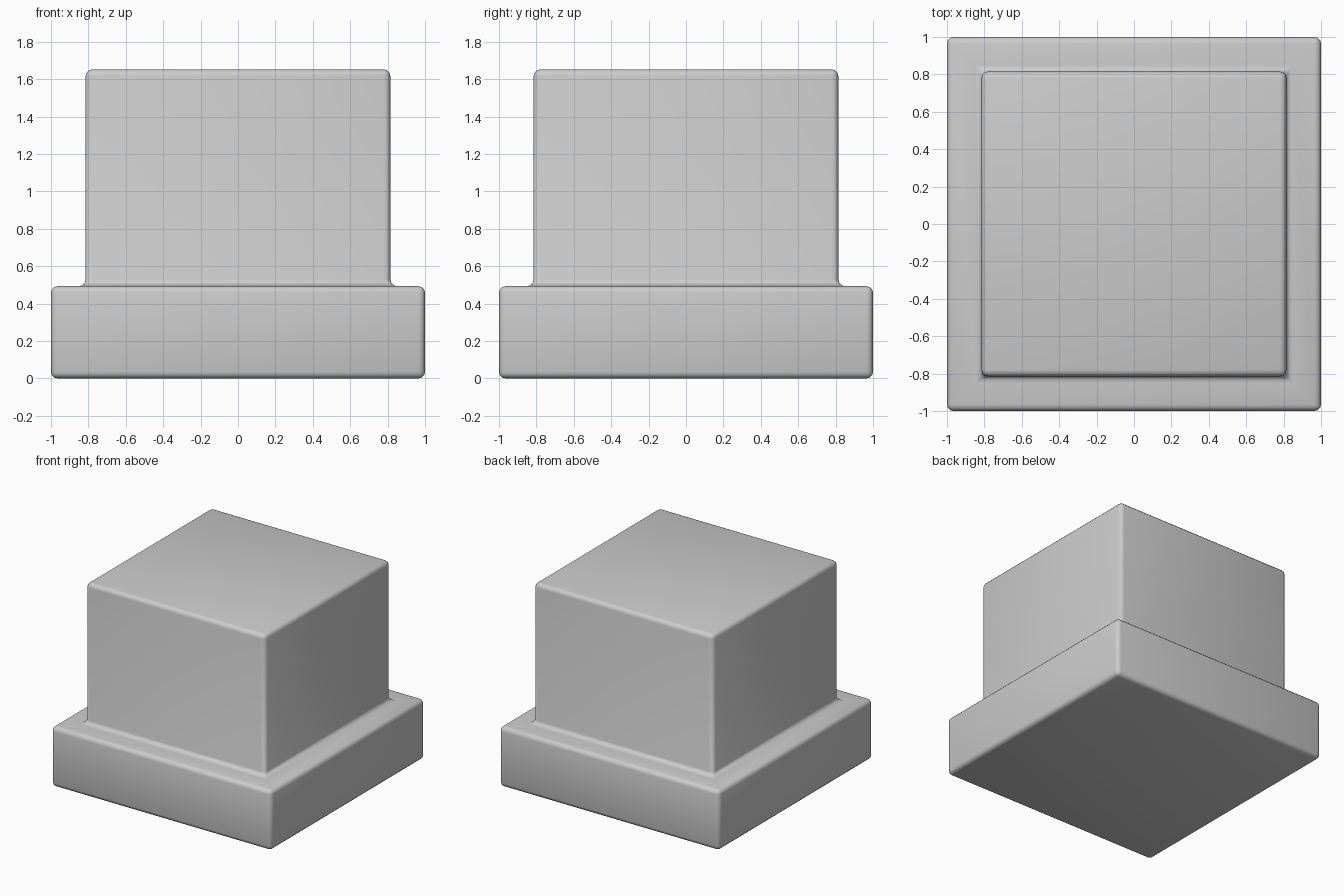
import bpy, bmesh, math

if "Cube" in bpy.data.objects:
    bpy.data.objects.remove(bpy.data.objects["Cube"])

# Square profile rings (half width, height) from the bottom to the top
RINGS = [(1.0, 0.0), (1.0, 0.493), (0.815, 0.493), (0.815, 1.652)]

bm = bmesh.new()
loops = []
for h, z in RINGS:
    loops.append([bm.verts.new((sx * h, sy * h, z))
                  for sx, sy in ((-1, -1), (1, -1), (1, 1), (-1, 1))])

# Side walls and ledge between neighbouring rings
for low, high in zip(loops, loops[1:]):
    for i in range(4):
        j = (i + 1) % 4
        bm.faces.new((low[i], low[j], high[j], high[i]))

# Bottom and top caps
bm.faces.new(reversed(loops[0]))
bm.faces.new(loops[-1])

mesh = bpy.data.meshes.new("stepped_block")
bm.to_mesh(mesh)
bm.free()
block = bpy.data.objects.new("stepped_block", mesh)
bpy.context.collection.objects.link(block)

# Rounded outer edges and fillet where the upper block meets the base
bevel = block.modifiers.new("rounded_edges", 'BEVEL')
bevel.width = 0.035
bevel.segments = 3
bevel.limit_method = 'ANGLE'
bevel.angle_limit = math.radians(30)

bpy.context.view_layer.objects.active = block
block.select_set(True)
bpy.ops.object.shade_smooth()
